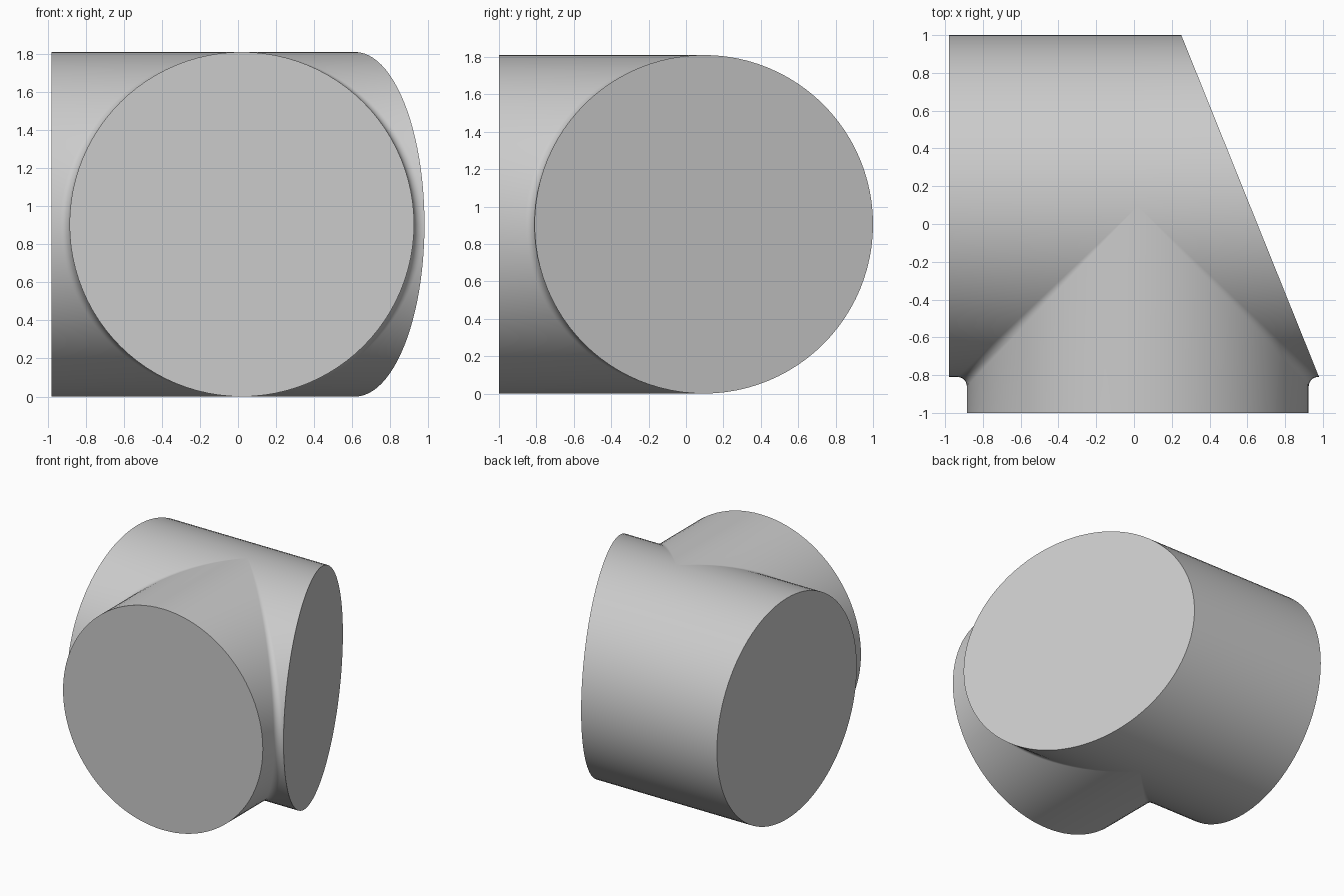
import bpy, bmesh
from math import sin, cos, pi
from mathutils import Vector

if "Cube" in bpy.data.objects:
    bpy.data.objects.remove(bpy.data.objects["Cube"])

R = 0.905                # radius of both pipes
FILLET = 0.05            # blend radius where they meet
CX, CY, CZ = 0.02, 0.095, R
LEFT_END, FRONT_END = -0.98, -1.0
STEPS, ARC = 48, 8


def slant_x(y):
    """Oblique end plane of the main pipe."""
    return 0.615 - 0.403 * (y - CY)


def branch_row(a, side):
    """Main pipe end -> rolling-ball fillet -> branch pipe end, at angle a."""
    c, s = cos(a), sin(a)
    ball = Vector((CX + side * (R + FILLET) * c, CY - (R + FILLET) * c, CZ + (R + FILLET) * s))
    to_main = Vector((0, c, -s))
    to_branch = Vector((-side * c, 0, -s))
    y, z = CY - R * c, CZ + R * s
    row = [Vector((slant_x(y) if side > 0 else LEFT_END, y, z))]
    angle = to_main.angle(to_branch, 0)
    for i in range(ARC + 1):
        t = i / ARC
        if angle < 0.001:
            d = to_main
        else:
            d = (to_main * sin((1 - t) * angle) + to_branch * sin(t * angle)) / sin(angle)
        row.append(ball + FILLET * d)
    row.append(Vector((CX + side * R * c, FRONT_END, z)))
    return row


def back_row(a):
    y, z = CY + R * cos(a), CZ + R * sin(a)
    return [Vector((x, y, z)) for x in (LEFT_END, CX, slant_x(y))]


def loft(bm, rows):
    grid = [[bm.verts.new(p) for p in row] for row in rows]
    for r0, r1 in zip(grid, grid[1:]):
        for i in range(len(r0) - 1):
            bm.faces.new((r0[i], r0[i + 1], r1[i + 1], r1[i]))


# Pipe walls: both front quarters with the branch, then the back half
angles = [pi * (i / STEPS - 0.5) for i in range(STEPS + 1)]
bm = bmesh.new()
for side in (-1, 1):
    loft(bm, [branch_row(a, side) for a in angles])
loft(bm, [back_row(a) for a in angles])
bmesh.ops.remove_doubles(bm, verts=bm.verts, dist=0.00002)

# Flat caps on the three open ends
bmesh.ops.holes_fill(bm, edges=[e for e in bm.edges if e.is_boundary], sides=0)
bmesh.ops.recalc_face_normals(bm, faces=bm.faces)

mesh = bpy.data.meshes.new("pipe_junction")
bm.to_mesh(mesh)
bm.free()
junction = bpy.data.objects.new("pipe_junction", mesh)
bpy.context.collection.objects.link(junction)

# Plain grey finish
grey = bpy.data.materials.new("grey")
grey.use_nodes = True
colour = (0.6, 0.6, 0.6, 1)
grey.diffuse_color = colour
grey.node_tree.nodes["Principled BSDF"].inputs["Base Color"].default_value = colour
mesh.materials.append(grey)

bpy.context.view_layer.objects.active = junction
junction.select_set(True)
bpy.ops.object.shade_smooth_by_angle(angle=0.6)
